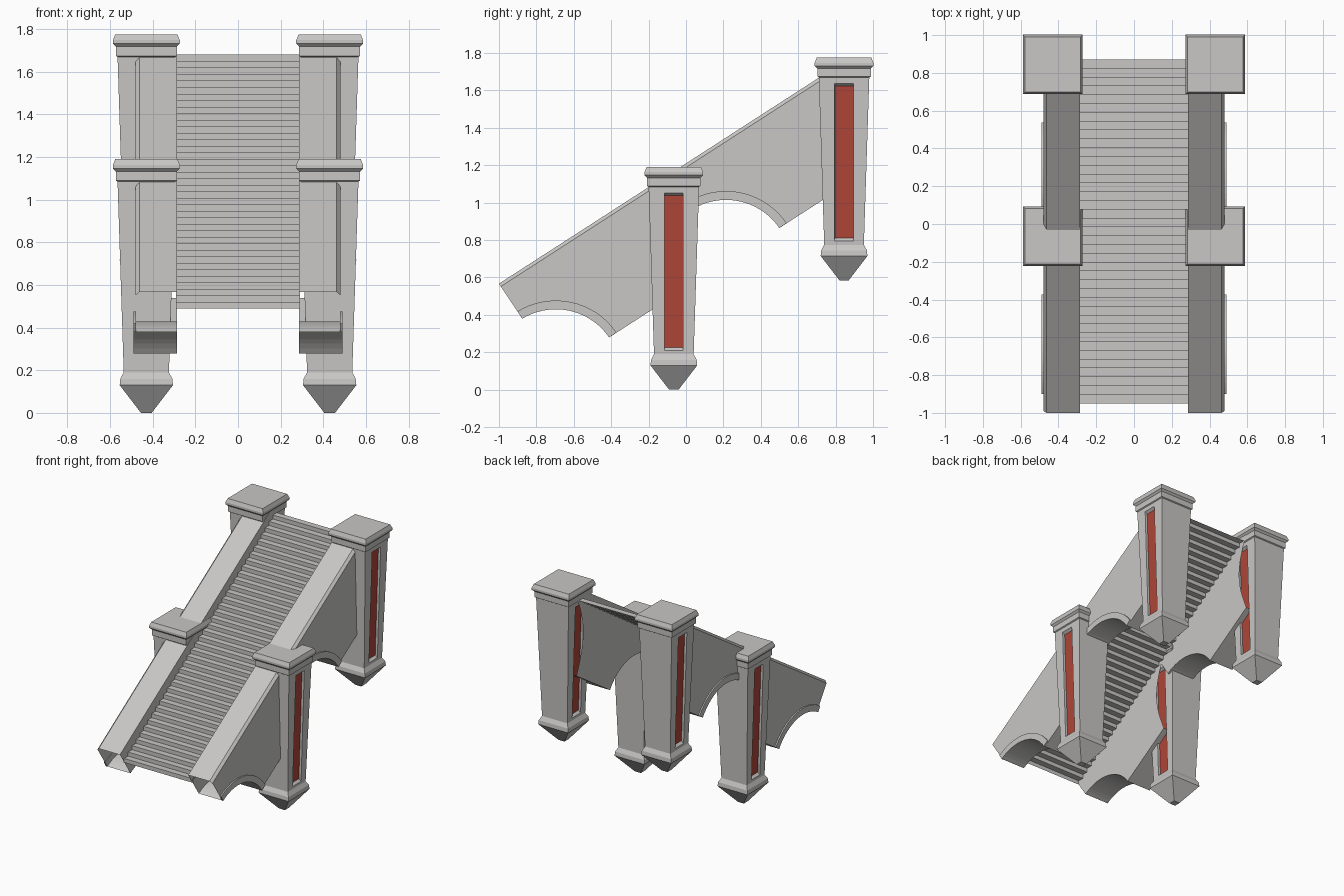
import bpy, bmesh, math

if "Cube" in bpy.data.objects:
    bpy.data.objects.remove(bpy.data.objects["Cube"])

SHIFT = (0, 0.91, 0.585)      # step from the lower bay to the upper bay
PX, PY = 0.43, -0.065         # centre of the lower right post


def material(name, col):
    m = bpy.data.materials.new(name)
    m.diffuse_color = (*col, 1)
    m.use_nodes = True
    m.node_tree.nodes["Principled BSDF"].inputs["Base Color"].default_value = m.diffuse_color
    return m


STONE = material("pale_stone", (0.58, 0.57, 0.56))
RED = material("red_panel", (0.43, 0.06, 0.04))


def finish(name, bm, bay=0, mirror=True):
    me = bpy.data.meshes.new(name)
    bm.to_mesh(me)
    bm.free()
    me.materials.append(STONE)
    me.materials.append(RED)
    ob = bpy.data.objects.new(name, me)
    ob.location = [c * bay for c in SHIFT]
    bpy.context.collection.objects.link(ob)
    if mirror:
        mod = ob.modifiers.new("mirror", 'MIRROR')
        mod.use_mirror_merge = False
    return ob


def prism(pts, x0, x1):
    """Closed y-z outline extruded along x; returns bmesh and side faces."""
    bm = bmesh.new()
    a = [bm.verts.new((x0, y, z)) for y, z in pts]
    b = [bm.verts.new((x1, y, z)) for y, z in pts]
    bm.faces.new(a)
    bm.faces.new(b[::-1])
    n = len(pts)
    sides = [bm.faces.new((a[i], b[i], b[(i + 1) % n], a[(i + 1) % n])) for i in range(n)]
    bmesh.ops.recalc_face_normals(bm, faces=bm.faces)
    return bm, a, b, sides


def arc(r, a0, a1, n=18):
    cy, cz = -0.696, 0.085
    ang = [math.radians(a0 + (a1 - a0) * i / n) for i in range(n + 1)]
    return [(cy + r * math.cos(t), cz + r * math.sin(t)) for t in ang]


# Square post: stacked square rings from pointed foot to cap
RINGS = [(0, .025), (.13, .125), (.16, .122), (.19, .106), (1.085, .135),
         (1.09, .143), (1.133, .143), (1.147, .157), (1.163, .157), (1.19, .146)]


def post(name, bay):
    bm = bmesh.new()
    loops = [[bm.verts.new((PX + sx * h, PY + sy * h, z))
              for sx, sy in ((-1, -1), (1, -1), (1, 1), (-1, 1))] for z, h in RINGS]
    bm.faces.new(loops[0][::-1])
    bm.faces.new(loops[-1])
    shaft = []
    for k in range(len(loops) - 1):
        lo, hi = loops[k], loops[k + 1]
        for i in range(4):
            j = (i + 1) % 4
            f = bm.faces.new((lo[i], lo[j], hi[j], hi[i]))
            if k == 3 and i in (1, 3):
                shaft.append(f)
    bm.normal_update()
    # recessed red panels on the two x-facing sides of the shaft
    for f in shaft:
        side = 1 if f.normal.x > 0 else -1
        for z0, z1, half, depth in ((.21, 1.053, .05, 0), (.226, 1.038, .0495, .018)):
            bmesh.ops.inset_individual(bm, faces=[f], thickness=.01)
            mid = f.calc_center_median().z
            for v in f.verts:
                z = z1 if v.co.z > mid else z0
                h = .106 + (.135 - .106) * (z - .19) / .895
                v.co = (PX + side * (h - depth),
                        PY + math.copysign(half, v.co.y - PY), z)
        f.material_index = 1
    finish(name, bm, bay)


# Hollow sloping parapet with arched underside and open ends
def parapet(name, bay):
    n = 12
    end = [(-.01 - .08 * math.sin(math.pi * i / n), 1.141 - .603 * i / n) for i in range(n + 1)]
    under = arc(.345, 34.3, 121.3)
    pts = [(-1, .567), (-.11, 1.141)] + end + under
    bm, a, b, sides = prism(pts, .285, .48)
    open_ends = sides[2:2 + n] + [sides[-1]]
    top_edge = bm.edges.get((b[0], b[1]))
    bmesh.ops.delete(bm, geom=open_ends, context='FACES_ONLY')
    bmesh.ops.bevel(bm, geom=[top_edge], offset=.018, segments=1, affect='EDGES')
    finish(name, bm, bay)


# Raised arch trim on the outer face
def arch_trim(name, bay):
    pts = arc(.345, 34.3, 121.5) + arc(.392, 121.5, 34.3)
    bm = prism(pts, .478, .49)[0]
    finish(name, bm, bay)


for bay, label in enumerate(("lower", "upper")):
    post(label + "_posts", bay)
    parapet(label + "_parapets", bay)
    arch_trim(label + "_arch_trims", bay)

# Flight of steps: a zigzag sheet between the parapets
N = 39
RUN, RISE = 1.82 / N, 1.19 / N
path = [(-.95, .49)]
for i in range(N):
    path += [(-.95 + i * RUN, .49 + (i + 1) * RISE),
             (-.95 + (i + 1) * RUN, .49 + (i + 1) * RISE)]
bm = bmesh.new()
rows = [[bm.verts.new((x, y, z)) for x in (-.29, .29)] for y, z in path]
for p, q in zip(rows, rows[1:]):
    bm.faces.new((p[0], p[1], q[1], q[0]))
finish("steps", bm, mirror=False)
